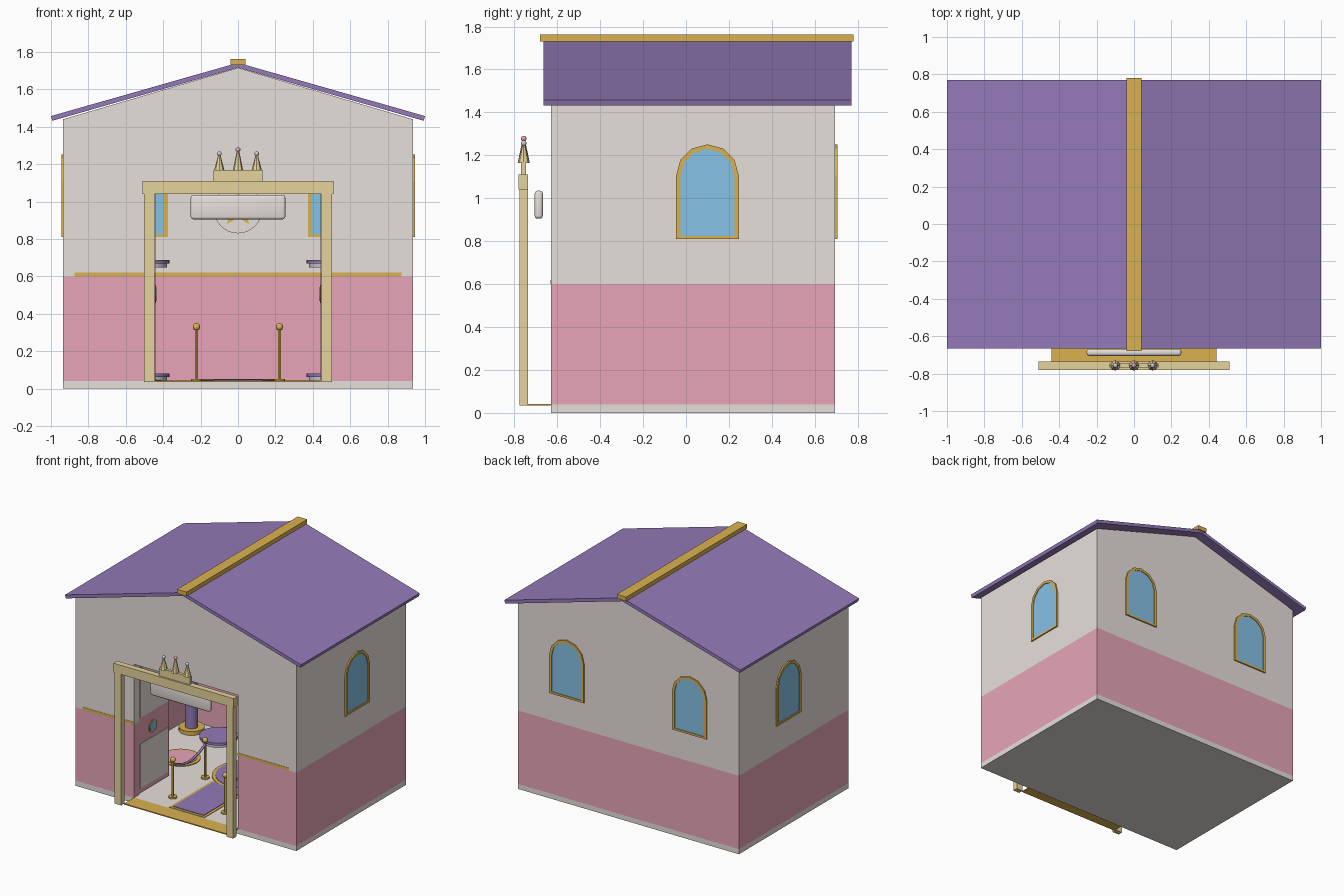
import bpy, bmesh, math
from mathutils import Matrix, Vector

cube = bpy.data.objects.get("Cube")
if cube:
    bpy.data.objects.remove(cube, do_unlink=True)


def material(name, r, g, b):
    lin = [((c / 255 + 0.055) / 1.055) ** 2.4 for c in (r, g, b)] + [1]
    m = bpy.data.materials.new(name)
    m.use_nodes = True
    m.diffuse_color = lin
    m.node_tree.nodes["Principled BSDF"].inputs["Base Color"].default_value = lin
    return m


CREAM = material("warm white plaster", 232, 225, 220)
PINK = material("rose pink", 232, 166, 185)
PURPLE = material("royal purple", 148, 122, 184)
GOLD = material("gold", 218, 178, 80)
PALE = material("pale gold", 230, 212, 156)
BLUE = material("window blue", 134, 194, 230)
SILVER = material("silver", 205, 205, 212)


def finish(name, bm, mat, smooth=False):
    bmesh.ops.recalc_face_normals(bm, faces=bm.faces)
    mesh = bpy.data.meshes.new(name)
    bm.to_mesh(mesh)
    bm.free()
    mesh.materials.append(mat)
    obj = bpy.data.objects.new(name, mesh)
    bpy.context.collection.objects.link(obj)
    if smooth:
        bpy.ops.object.select_all(action='DESELECT')
        obj.select_set(True)
        bpy.context.view_layer.objects.active = obj
        bpy.ops.object.shade_smooth_by_angle()
    return obj


def box(name, x, y, z, mat, bevel=0):
    """Box from three (low, high) ranges."""
    bm = bmesh.new()
    bmesh.ops.create_cube(bm, size=1)
    for v in bm.verts:
        v.co = [a + (c + 0.5) * (b - a) for c, (a, b) in zip(v.co, (x, y, z))]
    if bevel:
        bmesh.ops.bevel(bm, geom=bm.edges[:], offset=bevel, segments=3,
                        affect='EDGES', profile=0.5)
    return finish(name, bm, mat, bool(bevel))


def cone(name, x, y, z, r1, r2, mat, sides=24):
    bm = bmesh.new()
    bmesh.ops.create_cone(bm, cap_ends=True, segments=sides, radius1=r1, radius2=r2,
                          depth=z[1] - z[0],
                          matrix=Matrix.Translation((x, y, sum(z) / 2)))
    return finish(name, bm, mat, True)


def ball(name, x, y, z, r, mat):
    bm = bmesh.new()
    bmesh.ops.create_uvsphere(bm, u_segments=12, v_segments=8, radius=r,
                              matrix=Matrix.Translation((x, y, z)))
    return finish(name, bm, mat, True)


def prism(name, points, depth, mat, place=Matrix(), hole=None):
    """Extrude an x-z outline through the y range in depth; hole leaves a ring."""
    bm = bmesh.new()
    n = len(points)
    loops = [[bm.verts.new(place @ Vector((x, y, z))) for x, z in outline]
             for outline in (points, hole) if outline for y in depth]
    def strip(a, b):
        for i in range(n):
            j = (i + 1) % n
            bm.faces.new((a[i], a[j], b[j], b[i]))
    strip(loops[0], loops[1])
    if hole:
        strip(loops[2], loops[3])
        strip(loops[0], loops[2])
        strip(loops[1], loops[3])
    else:
        bm.faces.new(loops[0])
        bm.faces.new(loops[1])
    return finish(name, bm, mat)


# Floor slab and walls: pink wainscot below, plaster above
X, FRONT, BACK, T = 0.935, -0.63, 0.695, 0.06
DOOR = 0.44
box("floor_slab", (-X, X), (FRONT, BACK), (0, 0.04), CREAM)
for label, z, mat in (("lower", (0.038, 0.6), PINK), ("upper", (0.6, 1.44), CREAM)):
    box(label + "_back_wall", (-X, X), (BACK - T, BACK), z, mat)
    for side, s in (("left", 1), ("right", -1)):
        xs = sorted((s * X, s * (X - T)))
        box(f"{label}_{side}_wall", xs, (FRONT, BACK - T), z, mat)
        xs = sorted((s * DOOR, s * (X - T)))
        box(f"{label}_{side}_front_wall", xs, (FRONT, FRONT + T), z, mat)
box("door_header", (-DOOR, DOOR), (FRONT + 0.003, FRONT + T), (1.06, 1.44), CREAM)

# Gold rails along the wainscot
box("back_rail", (-0.875, 0.875), (BACK - T - 0.008, BACK - T), (0.6, 0.62), GOLD)
for side, s in (("left", 1), ("right", -1)):
    xs = sorted((s * DOOR, s * 0.875))
    box(side + "_front_rail", xs, (FRONT - 0.002, FRONT + 0.01), (0.6, 0.62), GOLD)
    xs = sorted((s * 0.867, s * 0.875))
    box(side + "_inner_rail", xs, (FRONT + T, BACK - T), (0.6, 0.62), GOLD)

# Gable block, roof sheet and ridge beam
prism("gable", [(-X, 1.44), (X, 1.44), (0, 1.715)], (FRONT, BACK), CREAM)
prism("roof", [(-1, 1.457), (0, 1.742), (1, 1.457), (0.993, 1.432), (0, 1.716), (-0.993, 1.432)],
      (-0.665, 0.77), PURPLE)
box("ridge_beam", (-0.04, 0.04), (-0.68, 0.78), (1.73, 1.762), GOLD)


# Arched windows set through the walls
def arch(half, low, spring):
    arc = [math.pi * i / 6 for i in range(7)]
    return [(-half, low), (half, low)] + [(half * math.cos(a), spring + half * math.sin(a)) for a in arc]


def window(name, place):
    inner = arch(0.125, 0.825, 1.105)
    prism(name + "_frame", arch(0.146, 0.81, 1.105), (-T - 0.008, 0.01), GOLD, place, inner)
    prism(name + "_pane", inner, (-T - 0.003, 0.004), BLUE, place)


for side, s in (("left", 1), ("right", -1)):
    window(side + "_back_window", Matrix.Translation((s * 0.52, BACK, 0)))
    window(side + "_window", Matrix.Translation((s * X, 0.1, 0)) @ Matrix.Rotation(-s * math.pi / 2, 4, 'Z'))

# Emblem on the inside of the back wall
ring = [i * math.tau / 32 for i in range(32)]
prism("emblem_disc", [(0.13 * math.cos(a), 0.96 + 0.13 * math.sin(a)) for a in ring],
      (BACK - T - 0.012, BACK - T), CREAM)
star = [(0.1 if i % 2 == 0 else 0.045, math.pi / 2 + i * math.pi / 5) for i in range(10)]
prism("emblem_star", [(r * math.cos(a), 0.96 + r * math.sin(a)) for r, a in star],
      (BACK - T - 0.018, BACK - T - 0.01), GOLD)

# Entrance gate, doorstep and hanging sign
box("doorstep", (-DOOR, DOOR), (-0.75, FRONT), (0.034, 0.042), GOLD)
for side, s in (("left", 1), ("right", -1)):
    xs = sorted((s * 0.447, s * 0.502))
    box(side + "_gate_post", xs, (-0.775, -0.737), (0.035, 1.045), PALE)
box("gate_lintel", (-0.51, 0.51), (-0.78, -0.735), (1.04, 1.11), PALE)
box("sign_board", (-0.253, 0.253), (-0.705, -0.667), (0.905, 1.035), CREAM, 0.014)

# Crown on the gate
box("crown_band", (-0.13, 0.13), (-0.768, -0.745), (1.11, 1.17), PALE)
for name, x, top, mat in (("right", -0.1, 1.25, SILVER), ("middle", 0, 1.272, PINK), ("left", 0.1, 1.25, SILVER)):
    cone(name + "_crown_spire", x, -0.756, (1.165, top), 0.028, 0.006, PALE, 8)
    ball(name + "_crown_pearl", x, -0.756, top + 0.006, 0.013, mat)

# Door leaves folded inwards, with panels and round portholes
for side, s in (("left", 1), ("right", -1)):
    def leaf(name, y, z, half, mat):
        c = s * 0.456
        box(f"{side}_{name}", (c - half, c + half), y, z, mat)
    leaf("door_leaf", (-0.57, -0.2), (0.045, 1.04), 0.012, PINK)
    leaf("door_lower_panel", (-0.55, -0.22), (0.08, 0.42), 0.015, CREAM)
    leaf("door_upper_panel", (-0.55, -0.22), (0.62, 1.0), 0.015, CREAM)
    turn = Matrix.Translation((s * 0.456, -0.4, 0.505)) @ Matrix.Rotation(math.pi / 2, 4, 'Z')
    for part, r, d, mat in (("rim", 0.048, 0.018, GOLD), ("glass", 0.038, 0.021, BLUE)):
        prism(f"{side}_porthole_{part}", [(r * math.cos(a), r * math.sin(a)) for a in ring],
              (-d, d), mat, turn)

# Carpet runner and round rugs
box("runner_border", (-0.15, 0.15), (-0.62, -0.1), (0.04, 0.044), GOLD)
box("runner", (-0.13, 0.13), (-0.6, -0.12), (0.04, 0.048), PURPLE)
for name, x, y, r, mat in (("middle_rug", 0, 0.12, 0.25, PURPLE), ("side_rug", -0.55, 0.09, 0.14, PINK)):
    cone(name + "_border", x, y, (0.04, 0.046), r, r, GOLD, 32)
    cone(name, x, y, (0.04, 0.05), r - 0.025, r - 0.025, mat, 32)

for side, s in (("left", 1), ("right", -1)):
    # Rope stands flanking the runner
    ends = (-0.47, -0.08)
    for place, y in zip(("front", "rear"), ends):
        name = f"{side}_{place}_stand"
        cone(name + "_foot", s * 0.222, y, (0.04, 0.052), 0.03, 0.03, GOLD)
        cone(name + "_pole", s * 0.222, y, (0.05, 0.32), 0.009, 0.009, GOLD, 12)
        ball(name + "_knob", s * 0.222, y, 0.33, 0.02, GOLD)
    curve = bpy.data.curves.new(side + "_rope", 'CURVE')
    curve.dimensions = '3D'
    curve.bevel_depth = 0.009
    curve.bevel_resolution = 2
    spline = curve.splines.new('POLY')
    spline.points.add(8)
    for i, p in enumerate(spline.points):
        t = i / 8
        p.co = (s * 0.222, ends[0] + t * (ends[1] - ends[0]), 0.3 - 0.24 * t * (1 - t), 1)
    curve.materials.append(PURPLE)
    bpy.context.collection.objects.link(bpy.data.objects.new(side + "_rope", curve))

    # Round platform under a canopy ring, with a column in the corner
    for level, z in (("platform", 0.04), ("canopy", 0.648)):
        cone(f"{side}_{level}_base", s * 0.5, 0.48, (z, z + 0.022), 0.12, 0.12, SILVER)
        cone(f"{side}_{level}_top", s * 0.5, 0.48, (z + 0.022, z + 0.04), 0.135, 0.135, PURPLE)
    cone(side + "_column_foot", s * 0.75, 0.51, (0.04, 0.07), 0.09, 0.09, GOLD)
    cone(side + "_column", s * 0.75, 0.51, (0.07, 0.65), 0.045, 0.045, PURPLE)
    cone(side + "_column_cap", s * 0.75, 0.51, (0.65, 0.68), 0.09, 0.09, GOLD)
